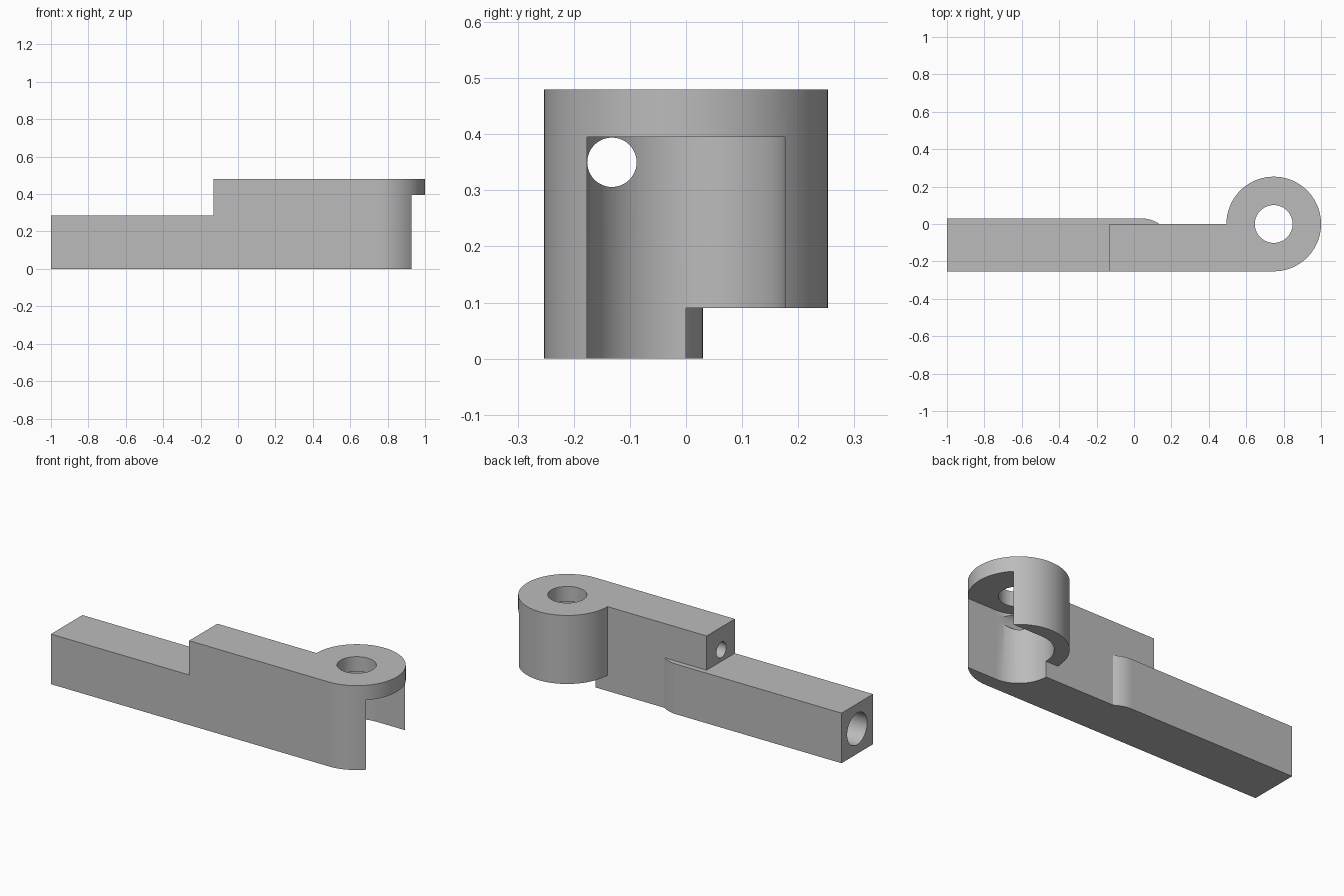
import bpy, bmesh, math
from mathutils import Matrix

if "Cube" in bpy.data.objects:
    bpy.data.objects.remove(bpy.data.objects["Cube"])

R, CX = 0.253, 0.747          # barrel radius and centre
SLOT, TOP = 0.176, 0.48       # cavity radius, overall height
CEIL, STEP = 0.395, 0.285     # cavity ceiling, arm height

grey = bpy.data.materials.new("plain grey")
grey.diffuse_color = (0.5, 0.5, 0.5, 1)
grey.use_nodes = True
grey.node_tree.nodes["Principled BSDF"].inputs["Base Color"].default_value = grey.diffuse_color


def prism(name, pts, z0, z1):
    """Extrude a plan outline from z0 to z1."""
    bm = bmesh.new()
    face = bm.faces.new([bm.verts.new((x, y, z0)) for x, y in pts])
    ext = bmesh.ops.extrude_face_region(bm, geom=[face])
    verts = [g for g in ext["geom"] if isinstance(g, bmesh.types.BMVert)]
    bmesh.ops.translate(bm, verts=verts, vec=(0, 0, z1 - z0))
    bmesh.ops.recalc_face_normals(bm, faces=bm.faces)
    me = bpy.data.meshes.new(name)
    bm.to_mesh(me)
    bm.free()
    ob = bpy.data.objects.new(name, me)
    bpy.context.collection.objects.link(ob)
    me.materials.append(grey)
    return ob


def arc(cx, cy, r, a0, a1, n):
    return [(cx + r * math.cos(math.radians(a0 + (a1 - a0) * i / n)),
             cy + r * math.sin(math.radians(a0 + (a1 - a0) * i / n)))
            for i in range(n + 1)]


def box(name, x0, x1, y0, y1, z0, z1):
    return prism(name, [(x0, y0), (x1, y0), (x1, y1), (x0, y1)], z0, z1)


def bore(name, r, x0, x1, y, z, n=48):
    """Round cutter lying along x."""
    ob = prism(name, arc(0, 0, r, 0, 360, n)[:-1], 0, x1 - x0)
    ob.data.transform(Matrix.Translation((x0, y, z)) @ Matrix.Rotation(math.pi / 2, 4, 'Y'))
    return ob


# plan outline: arm, rounded barrel, rounded shoulder behind the arm
FR = 0.165
sweep = math.degrees(math.acos(1 - 0.03 / FR))
plan = ([(-1, -R)] + arc(CX, 0, R, -90, 180, 72)
        + arc(0.04, 0.03 - FR, FR, 90 - sweep, 90, 10) + [(-1, 0.03)])
body = prism("hinge_arm", plan, 0, TOP)

# cavity outline: round at the back, open to the right
slot = arc(CX, 0, SLOT, 90, 270, 48) + [(1.2, -SLOT), (1.2, SLOT)]

cutters = [
    box("arm_step_cutter", -1.2, -0.13, -0.5, 0.5, STEP, 0.7),
    box("shoulder_cutter", -0.5, 0.3, 0, 0.5, STEP, 0.7),
    box("barrel_underside_cutter", 0.3, 1.2, 0, 0.5, -0.2, 0.09),
    prism("cavity_cutter", slot, -0.2, CEIL),
    prism("pin_hole_cutter", arc(CX, 0, 0.101, 0, 360, 64)[:-1], 0.3, 0.7),
    bore("small_bore_cutter", 0.044, -0.3, CX, -0.132, 0.35),
    bore("large_bore_cutter", 0.09, -1.2, -0.1, -0.11, 0.1425),
]
for c in cutters:
    c.hide_render = True
    m = body.modifiers.new(c.name, 'BOOLEAN')
    m.operation, m.solver, m.object = 'DIFFERENCE', 'EXACT', c

# bake the cuts, then drop the cutters
bpy.context.view_layer.objects.active = body
body.select_set(True)
for m in list(body.modifiers):
    bpy.ops.object.modifier_apply(modifier=m.name)
for c in cutters:
    bpy.data.objects.remove(c)

# smooth round walls, crisp edges, true flat faces
bpy.ops.object.shade_smooth_by_angle(angle=math.radians(30))
w = body.modifiers.new("flat_face_normals", 'WEIGHTED_NORMAL')
w.keep_sharp = True
